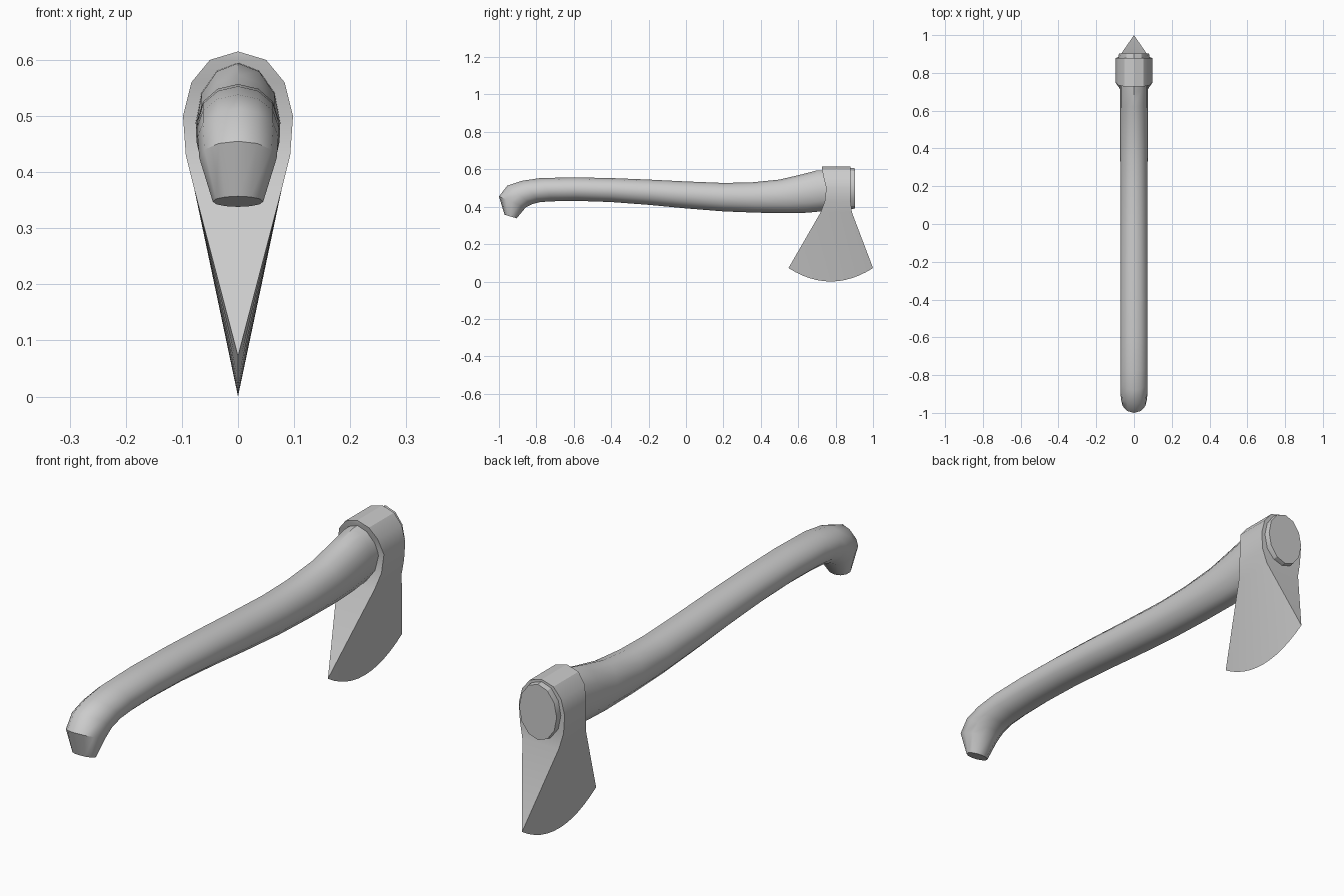
import bpy, bmesh
from math import sin, cos, tau, radians

if "Cube" in bpy.data.objects:
    bpy.data.objects.remove(bpy.data.objects["Cube"])


def finish(bm, name, angle):
    bmesh.ops.remove_doubles(bm, verts=bm.verts, dist=1e-5)
    bmesh.ops.recalc_face_normals(bm, faces=bm.faces)
    mesh = bpy.data.meshes.new(name)
    bm.to_mesh(mesh)
    bm.free()
    ob = bpy.data.objects.new(name, mesh)
    bpy.context.collection.objects.link(ob)
    bpy.ops.object.select_all(action='DESELECT')
    ob.select_set(True)
    bpy.context.view_layer.objects.active = ob
    bpy.ops.object.shade_smooth_by_angle(angle=radians(angle))
    return ob


def loft(name, sections, sides, angle):
    """Skin oval rings given as (top y, top z, bottom y, bottom z, half width)."""
    bm = bmesh.new()
    rings = []
    for ty, tz, by, bz, w in sections:
        ring = []
        for i in range(sides):
            a = tau * i / sides
            k = (1 + cos(a)) / 2
            ring.append(bm.verts.new((w * sin(a), by + (ty - by) * k, bz + (tz - bz) * k)))
        rings.append(ring)
    for a, b in zip(rings, rings[1:]):
        for i in range(sides):
            j = (i + 1) % sides
            bm.faces.new((a[i], a[j], b[j], b[i]))
    bm.faces.new(rings[0])
    bm.faces.new(rings[-1])
    return finish(bm, name, angle)


# Curved handle with hooked knob
loft("handle", [
    (-0.97, 0.357, -0.905, 0.338, 0.045),
    (-1.00, 0.455, -0.858, 0.395, 0.069),
    (-0.955, 0.513, -0.825, 0.413, 0.072),
    (-0.88, 0.538, -0.78, 0.425, 0.072),
    (-0.78, 0.553, -0.71, 0.429, 0.072),
    (-0.60, 0.557, -0.58, 0.431, 0.072),
    (-0.40, 0.553, -0.40, 0.425, 0.072),
    (-0.20, 0.545, -0.20, 0.410, 0.072),
    (0.00, 0.535, 0.00, 0.391, 0.072),
    (0.20, 0.527, 0.20, 0.375, 0.072),
    (0.35, 0.530, 0.38, 0.368, 0.073),
    (0.50, 0.545, 0.55, 0.365, 0.074),
    (0.62, 0.573, 0.65, 0.368, 0.075),
    (0.70, 0.594, 0.72, 0.375, 0.075),
    (0.80, 0.597, 0.80, 0.385, 0.076),
], 12, 40)

# Handle end showing behind the head
loft("handle_end", [
    (0.80, 0.605, 0.80, 0.390, 0.080),
    (0.888, 0.607, 0.888, 0.388, 0.082),
    (0.903, 0.605, 0.903, 0.390, 0.080),
], 12, 30)

# Head: half profile rows (half width, z, front y, rear y), then the cutting edge
rows = [
    (0.0, 0.615, 0.727, 0.88),
    (0.05, 0.60, 0.727, 0.88),
    (0.083, 0.56, 0.735, 0.88),
    (0.098, 0.50, 0.75, 0.88),
    (0.093, 0.43, 0.742, 0.88),
    (0.078, 0.37, 0.72, 0.887),
]
steps = 12
bm = bmesh.new()
cols = []
for s in range(steps + 1):
    t = s / steps
    pts = [(x, f + (r - f) * t, z) for x, z, f, r in rows]
    u = 2 * t - 1
    pts.append((0.0, 0.774 + 0.226 * u, 0.072 * u * u))
    cols.append([[bm.verts.new((m * x, y, z)) for x, y, z in pts] for m in (1, -1)])
bmesh.ops.remove_doubles(bm, verts=[], dist=0)
last = len(rows)
for a, b in zip(cols, cols[1:]):
    for m in (0, 1):
        for i in range(last):
            bm.faces.new((a[m][i], a[m][i + 1], b[m][i + 1], b[m][i]))
# Front and rear faces
for right, left in (cols[0], cols[-1]):
    for i in range(last):
        bm.faces.new((right[i], right[i + 1], left[i + 1], left[i]))
finish(bm, "axe_head", 32)
